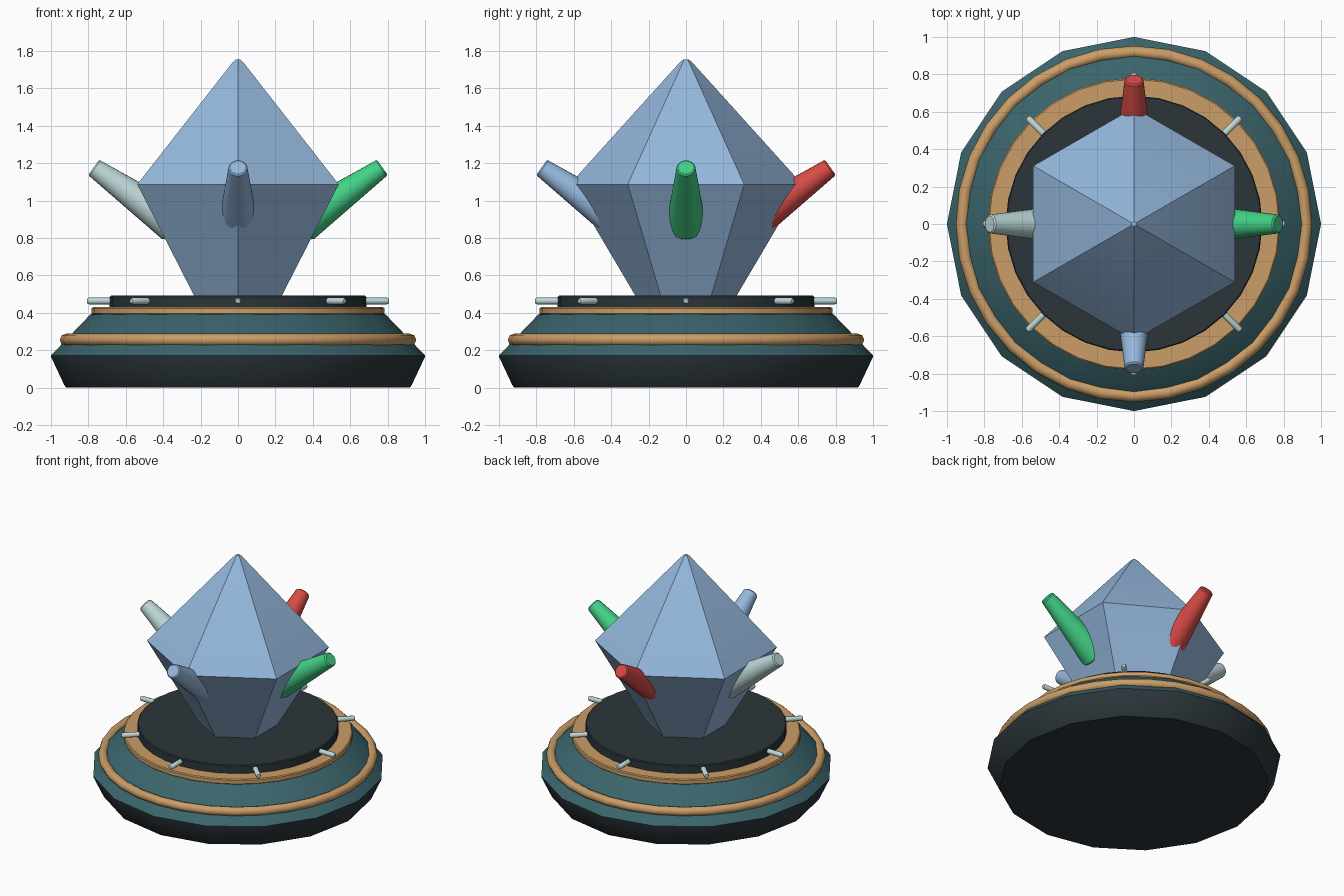
import bpy, math
from mathutils import Vector

if "Cube" in bpy.data.objects:
    bpy.data.objects.remove(bpy.data.objects["Cube"])


def material(name, rgb):
    m = bpy.data.materials.new(name)
    m.diffuse_color = (*rgb, 1)
    m.use_nodes = True
    m.node_tree.nodes["Principled BSDF"].inputs["Base Color"].default_value = m.diffuse_color
    return m


DARK = material("charcoal", (0.024, 0.036, 0.042))
TEAL = material("dark teal", (0.043, 0.130, 0.150))
GOLD = material("gold", (0.60, 0.34, 0.135))
BLUE = material("pale blue", (0.30, 0.48, 0.72))
GREEN = material("green", (0.055, 0.64, 0.24))
RED = material("red", (0.68, 0.07, 0.06))
WHITE = material("frost white", (0.51, 0.68, 0.68))


def lathe(name, profile, sides, mat, angle=30):
    """Revolve a (radius, height) profile, bottom to top, with flat caps."""
    verts, faces = [], []
    for r, z in profile:
        for i in range(sides):
            a = 2 * math.pi * i / sides + math.pi / 2
            verts.append((r * math.cos(a), r * math.sin(a), z))
    for j in range(len(profile) - 1):
        for i in range(sides):
            k = (i + 1) % sides
            faces.append((j * sides + i, j * sides + k,
                          (j + 1) * sides + k, (j + 1) * sides + i))
    top = (len(profile) - 1) * sides
    faces.append(tuple(reversed(range(sides))))
    faces.append(tuple(range(top, top + sides)))
    mesh = bpy.data.meshes.new(name)
    mesh.from_pydata(verts, [], faces)
    mesh.materials.append(mat)
    ob = bpy.data.objects.new(name, mesh)
    bpy.context.collection.objects.link(ob)
    smooth(ob, angle)
    return ob


def smooth(ob, angle):
    bpy.ops.object.select_all(action='DESELECT')
    ob.select_set(True)
    bpy.context.view_layer.objects.active = ob
    bpy.ops.object.shade_smooth_by_angle(angle=math.radians(angle))


def aim(ob, start, direction):
    """Stand a lathed part at start with its axis along direction."""
    ob.location = start
    ob.rotation_euler = Vector(direction).to_track_quat('Z', 'Y').to_euler()


# Stepped pedestal
lathe("pedestal_foot", [(0.918, 0), (0.928, 0.012), (1.0, 0.165), (1.0, 0.172)], 16, DARK)
lathe("pedestal_slope", [(1.0, 0.172), (0.79, 0.39), (0.775, 0.396)], 16, TEAL)
lathe("gold_step", [(0.775, 0.39), (0.782, 0.397), (0.782, 0.424), (0.775, 0.43)], 32, GOLD)
lathe("top_plate", [(0.686, 0.425), (0.686, 0.485), (0.68, 0.491)], 32, DARK)

# Gold band around the slope
bpy.ops.mesh.primitive_torus_add(major_segments=32, minor_segments=8, major_radius=0.92,
                                 minor_radius=0.033, location=(0, 0, 0.255))
band = bpy.context.object
band.name = "gold_band"
band.data.materials.append(GOLD)
smooth(band, 50)

# Large six-sided crystal
lathe("main_crystal", [(0.25, 0.46), (0.27, 0.49), (0.617, 1.078), (0.622, 1.085),
                       (0.617, 1.092), (0.034, 1.738), (0.014, 1.755)], 6, BLUE, 25)

# Four tapered spikes leaning outwards, one per side
elev = math.radians(35)
length = 0.53
for name, deg, mat in (("spike_right", 0, GREEN), ("spike_back", 90, RED),
                       ("spike_left", 180, WHITE), ("spike_front", 270, BLUE)):
    a = math.radians(deg)
    d = Vector((math.cos(a) * math.cos(elev), math.sin(a) * math.cos(elev), math.sin(elev)))
    tip = Vector((0.772 * math.cos(a), 0.772 * math.sin(a), 1.177))
    spike = lathe(name, [(0.098, 0), (0.104, 0.012), (0.051, length - 0.008),
                         (0.043, length)], 24, mat)
    aim(spike, tip - d * length, d)

# Eight pegs around the top plate
for i in range(8):
    a = i * math.pi / 4
    d = Vector((math.cos(a), math.sin(a), 0))
    peg = lathe(f"peg_{i + 1}", [(0.018, 0), (0.018, 0.18), (0.012, 0.19)], 12, WHITE, 35)
    aim(peg, d * 0.617 + Vector((0, 0, 0.463)), d)
